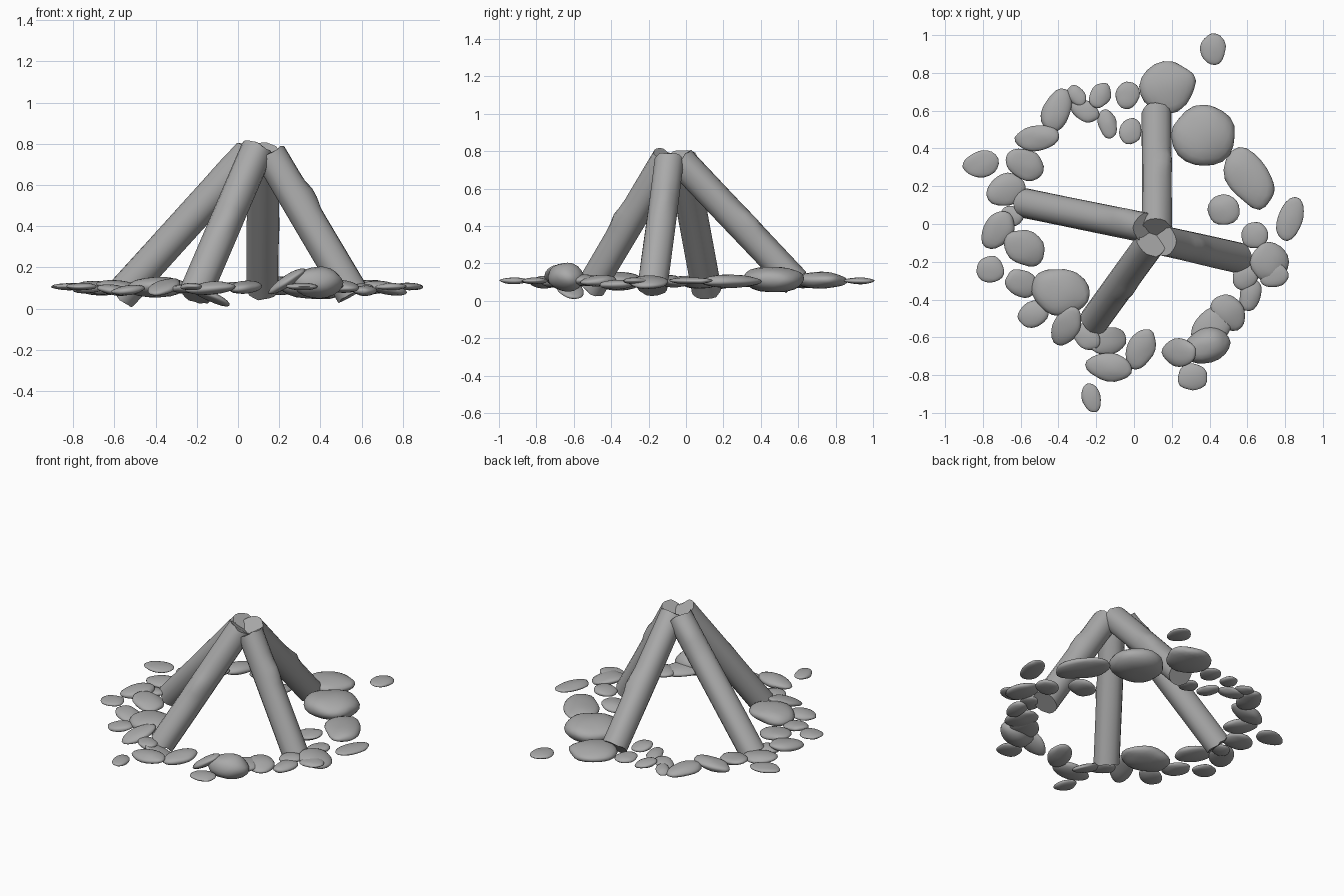
import bpy, bmesh, math, random
from mathutils import Vector, Matrix, noise

random.seed(4)
grey = bpy.data.materials.new("dark_grey")
grey.diffuse_color = (0.4, 0.4, 0.4, 1)


def finish(name, bm, angle):
    bmesh.ops.recalc_face_normals(bm, faces=bm.faces[:])
    me = bpy.data.meshes.new(name)
    bm.to_mesh(me)
    bm.free()
    me.materials.append(grey)
    ob = bpy.data.objects.new(name, me)
    bpy.context.collection.objects.link(ob)
    bpy.ops.object.select_all(action='DESELECT')
    ob.select_set(True)
    bpy.context.view_layer.objects.active = ob
    bpy.ops.object.shade_smooth_by_angle(angle=math.radians(angle))
    return ob


def log(name, foot, tip, knot_t, knot_dir, r=0.08, sides=18, rings=16):
    """Round log lofted from foot to tip, with one knot on its bark."""
    foot, tip = Vector(foot), Vector(tip)
    axis = (tip - foot).normalized()
    u = axis.orthogonal().normalized()
    v = axis.cross(u)
    k = Vector(knot_dir).normalized()
    bm = bmesh.new()
    loops = []
    for i in range(rings + 1):
        t = i / rings
        loop = []
        for j in range(sides):
            a = 2 * math.pi * j / sides
            d = u * math.cos(a) + v * math.sin(a)
            rad = r * (1 + 0.05 * noise.noise(d * 1.5 + foot * 9 + Vector((0, 0, t))))
            rad += 0.016 * math.exp(-((t - knot_t) / 0.06) ** 2
                                    - ((d - k).length / 0.5) ** 2)
            # slightly ragged sawn ends
            slip = 0.015 * noise.noise(d * 1.7 + tip * 7) if i in (0, rings) else 0
            loop.append(bm.verts.new(foot.lerp(tip, t) + d * rad + axis * slip))
        loops.append(loop)
    for lo, hi in zip(loops, loops[1:]):
        for j in range(sides):
            n = (j + 1) % sides
            bm.faces.new((lo[j], lo[n], hi[n], hi[j]))
    bm.faces.new(loops[0][::-1])
    bm.faces.new(loops[-1])
    return finish(name, bm, 40)


def stone(name, x, y, z, a, b, h, turn, tilt=0):
    """Water-worn stone: a flattened, gently lumpy ball."""
    bm = bmesh.new()
    bmesh.ops.create_icosphere(bm, subdivisions=3, radius=1)
    off = Vector((x * 13, y * 17, 3))
    rot = Matrix.Rotation(math.radians(turn), 3, 'Z') @ \
        Matrix.Rotation(math.radians(tilt), 3, 'Y')
    for vert in bm.verts:
        p = vert.co
        q = p * (1 + 0.14 * noise.noise(p * 1.1 + off))
        vert.co = rot @ Vector((q.x * a, q.y * b, q.z * h)) + Vector((x, y, z))
    return finish(name, bm, 60)


# Leaning logs
log("back_log", (0.12, 0.585, 0.10), (0.12, -0.03, 0.75), 0.45, (0.6, 0.5, 0.5))
log("left_log", (-0.575, 0.11, 0.06), (0.06, -0.02, 0.755), 0.85, (-0.4, 0.6, 0.5))
log("front_log", (-0.21, -0.51, 0.07), (0.09, -0.1, 0.765), 0.5, (0.3, -0.8, 0.4))
log("right_log", (0.555, -0.18, 0.07), (0.155, -0.09, 0.75), 0.66, (0.86, 0.1, 0.5))

# Large and tilted stones: x, y, z, half length, half width, half height, turn, tilt
large = [
    (0.18, 0.72, 0.11, 0.15, 0.135, 0.045, 30, 0),
    (0.37, 0.465, 0.115, 0.165, 0.165, 0.07, 0, 0),
    (0.61, 0.24, 0.105, 0.175, 0.11, 0.035, -60, 0),
    (0.38, -0.645, 0.127, 0.13, 0.092, 0.077, 20, 0),
    (-0.39, -0.36, 0.105, 0.155, 0.125, 0.05, -20, 0),
    (0.24, -0.68, 0.135, 0.105, 0.073, 0.028, 0, -33),
    (-0.135, -0.62, 0.06, 0.11, 0.07, 0.022, 18, 24),
    (-0.36, -0.545, 0.105, 0.11, 0.075, 0.025, 65, -18),
    (0.72, -0.20, 0.10, 0.1, 0.11, 0.03, 0, 12),
    (0.41, -0.55, 0.11, 0.12, 0.09, 0.03, 45, 0),
]
for i, s in enumerate(large):
    stone(f"large_stone_{i + 1}", *s)

# Flat stones of the ring: x, y, half length, half width, turn
flat = [
    (0.42, 0.925, 0.078, 0.068, 80), (0.83, 0.025, 0.118, 0.068, 70),
    (0.475, 0.075, 0.085, 0.08, 0), (0.64, -0.06, 0.073, 0.07, 0),
    (0.74, -0.27, 0.075, 0.065, 20), (0.615, -0.375, 0.09, 0.057, 80),
    (0.5, -0.465, 0.105, 0.08, -50), (0.31, -0.81, 0.08, 0.073, 0),
    (0.035, -0.665, 0.115, 0.073, 65), (-0.135, -0.757, 0.12, 0.073, -5),
    (-0.225, -0.92, 0.077, 0.05, -75), (-0.535, -0.48, 0.083, 0.07, 15),
    (-0.595, -0.315, 0.09, 0.07, -30), (-0.76, -0.24, 0.072, 0.07, 0),
    (-0.58, -0.125, 0.12, 0.09, -30), (-0.72, -0.03, 0.11, 0.08, 55),
    (-0.68, 0.18, 0.105, 0.083, 15), (-0.81, 0.32, 0.095, 0.068, 12),
    (-0.575, 0.315, 0.105, 0.08, -20), (-0.51, 0.455, 0.12, 0.068, 10),
    (-0.41, 0.6, 0.12, 0.073, 68), (-0.26, 0.6, 0.08, 0.055, -30),
    (-0.305, 0.68, 0.062, 0.042, -50), (-0.18, 0.68, 0.07, 0.055, 60),
    (-0.14, 0.53, 0.077, 0.05, -75), (-0.035, 0.68, 0.073, 0.063, 80),
    (-0.02, 0.49, 0.07, 0.06, 90), (-0.25, -0.6, 0.08, 0.06, -40),
    (0.59, -0.28, 0.075, 0.06, 40), (-0.65, 0.04, 0.065, 0.055, 0),
]
for i, (x, y, a, b, turn) in enumerate(flat):
    outer = math.hypot(x, y) > 0.78
    h = 0.018 if outer else 0.2 * a + 0.007
    z = 0.107 if outer else random.uniform(0.085, 0.11)
    tilt = 0 if outer else random.uniform(-10, 10)
    stone(f"flat_stone_{i + 1}", x, y, z, a, b, h, turn, tilt)
